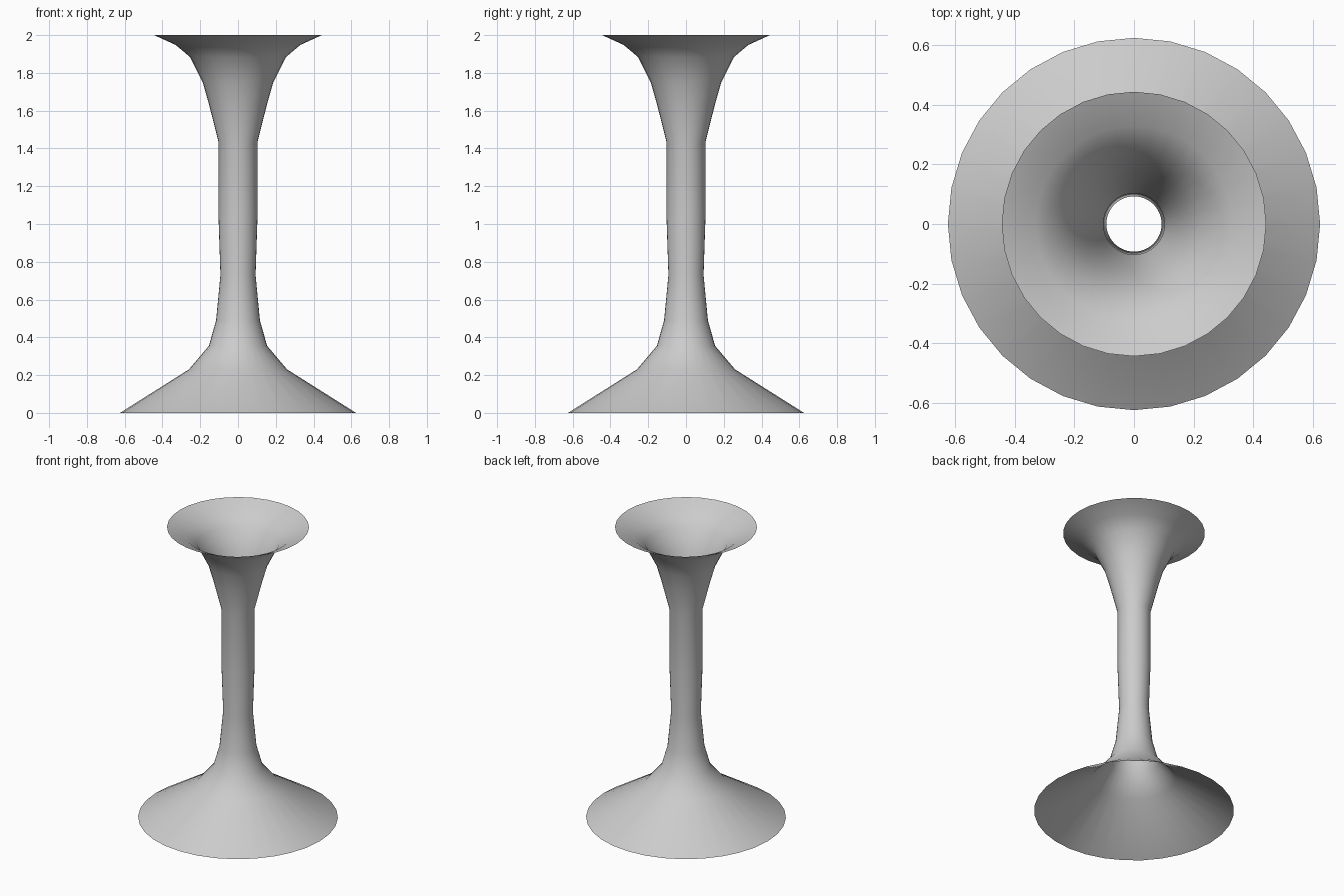
import bpy, bmesh
from math import cos, sin, tau

if "Cube" in bpy.data.objects:
    bpy.data.objects.remove(bpy.data.objects["Cube"])

SIDES = 32

# Stand silhouette as (radius, height): flared foot, slim stem, trumpet-shaped bowl
profile = [
    (0.625, 0.0), (0.26, 0.23), (0.154, 0.355), (0.116, 0.49),
    (0.093, 0.73), (0.103, 1.03), (0.103, 1.434),
    (0.154, 1.635), (0.186, 1.747), (0.254, 1.884), (0.33, 1.948), (0.444, 2.0),
]

# Open thin shell, revolved around z
bm = bmesh.new()
rings = [[bm.verts.new((r * cos(tau * i / SIDES), r * sin(tau * i / SIDES), z))
          for i in range(SIDES)] for r, z in profile]
for low, high in zip(rings, rings[1:]):
    for i in range(SIDES):
        j = (i + 1) % SIDES
        bm.faces.new((low[i], low[j], high[j], high[i])).smooth = True

mesh = bpy.data.meshes.new("flared_stand")
bm.to_mesh(mesh)
bm.free()
stand = bpy.data.objects.new("flared_stand", mesh)
bpy.context.collection.objects.link(stand)
